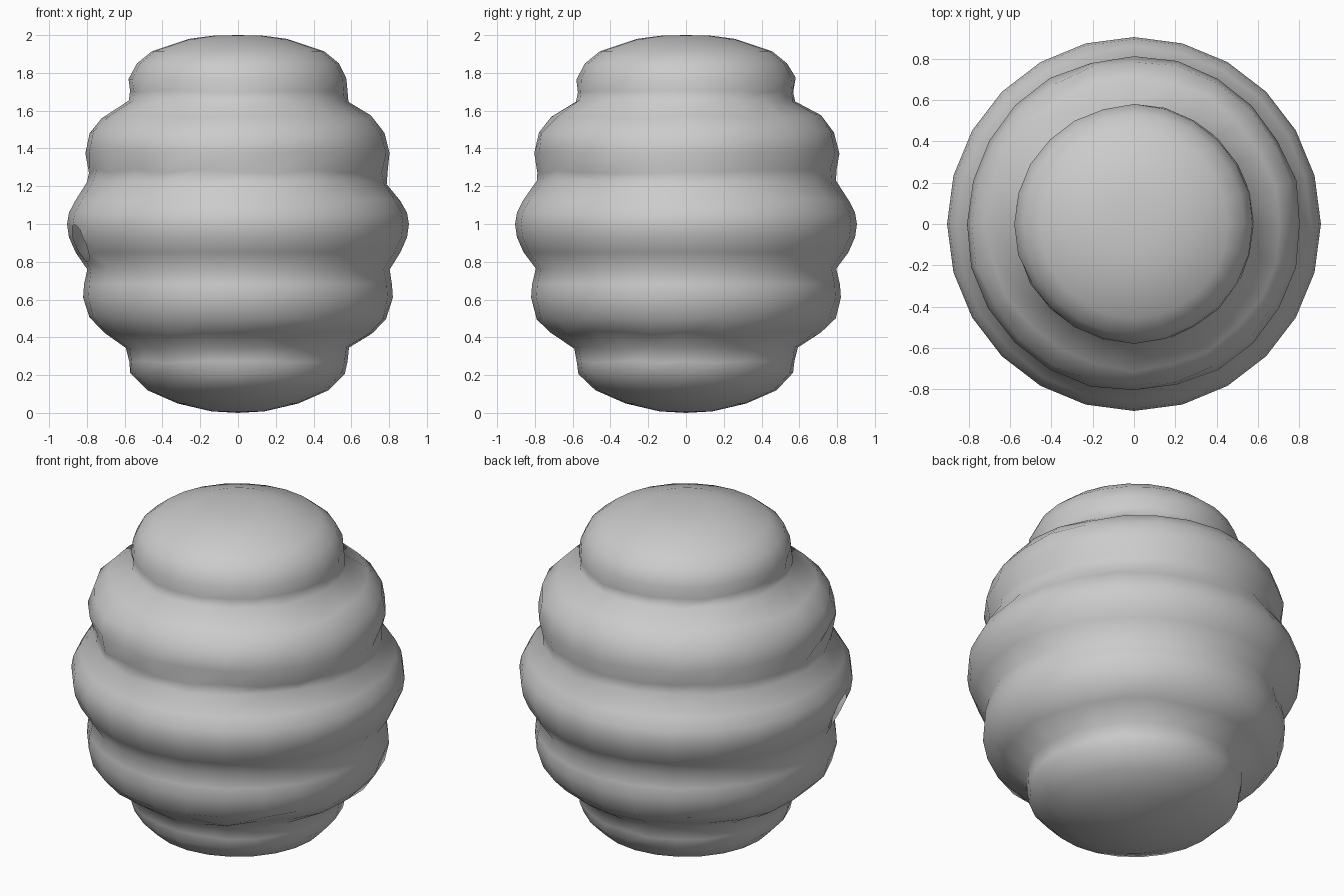
import bpy, bmesh, random
from math import sin, cos, tau, radians
from mathutils import Vector

if "Cube" in bpy.data.objects:
    bpy.data.objects.remove(bpy.data.objects["Cube"])

random.seed(4)
SIDES = 24

# Hive profile: (radius, height, irregularity) from bottom to top
PROFILE = [
    (.14, .008, 0), (.32, .05, 0), (.48, .12, 0), (.565, .21, .006), (.58, .27, .006),
    (.59, .345, .006), (.71, .42, .012), (.79, .50, .008), (.82, .61, 0), (.815, .68, 0),
    (.80, .76, .006), (.86, .85, 0), (.895, .93, 0), (.905, 1.00, 0), (.895, 1.06, 0),
    (.86, 1.125, .004), (.79, 1.22, .012), (.785, 1.28, .014), (.81, 1.38, .008),
    (.785, 1.485, .01), (.71, 1.57, .012), (.58, 1.65, .006), (.575, 1.70, .008),
    (.575, 1.77, .006), (.535, 1.85, 0), (.455, 1.915, 0), (.26, 1.98, 0), (.13, 1.997, 0),
]

# Hive body: stacked rounded coils with slightly uneven grooves
bm = bmesh.new()
rings = []
for r, z, n in PROFILE:
    ring = []
    for i in range(SIDES):
        a = tau * i / SIDES
        rr = r + random.uniform(-n, n)
        zz = z + random.uniform(-n, n)
        ring.append(bm.verts.new((rr * cos(a), rr * sin(a), zz)))
    rings.append(ring)
bottom = bm.verts.new((0, 0, 0))
top = bm.verts.new((0, 0, 2))
for i in range(SIDES):
    j = (i + 1) % SIDES
    for lo, hi in zip(rings, rings[1:]):
        bm.faces.new((lo[i], lo[j], hi[j], hi[i]))
    bm.faces.new((bottom, rings[0][j], rings[0][i]))
    bm.faces.new((top, rings[-1][i], rings[-1][j]))
for f in bm.faces:
    f.smooth = True
mesh = bpy.data.meshes.new("hive_body")
bm.to_mesh(mesh)
bm.free()
hive = bpy.data.objects.new("hive_body", mesh)
bpy.context.collection.objects.link(hive)

# Round entrance cutter on the left side
az = radians(196)
direction = Vector((cos(az), sin(az), -.08)).normalized()
bpy.ops.mesh.primitive_cylinder_add(
    vertices=16, radius=.1, depth=.5,
    location=(.85 * cos(az), .85 * sin(az), .90),
    rotation=direction.to_track_quat('Z', 'Y').to_euler())
cutter = bpy.context.object
cutter.name = "entrance_cutter"
cutter.hide_render = True

# Cut the entrance, then open the hole into the hollow hive
mod = hive.modifiers.new("entrance", 'BOOLEAN')
mod.operation = 'DIFFERENCE'
mod.solver = 'EXACT'
mod.object = cutter
bpy.context.view_layer.objects.active = hive
bpy.ops.object.modifier_apply(modifier=mod.name)

inv = cutter.matrix_world.inverted()
bm = bmesh.new()
bm.from_mesh(hive.data)
inside = []
for f in bm.faces:
    pts = [inv @ v.co for v in f.verts]
    if all(p.xy.length < .1005 and abs(p.z) < .2505 for p in pts):
        inside.append(f)
bmesh.ops.delete(bm, geom=inside, context='FACES')
bm.to_mesh(hive.data)
bm.free()
bpy.data.objects.remove(cutter)
